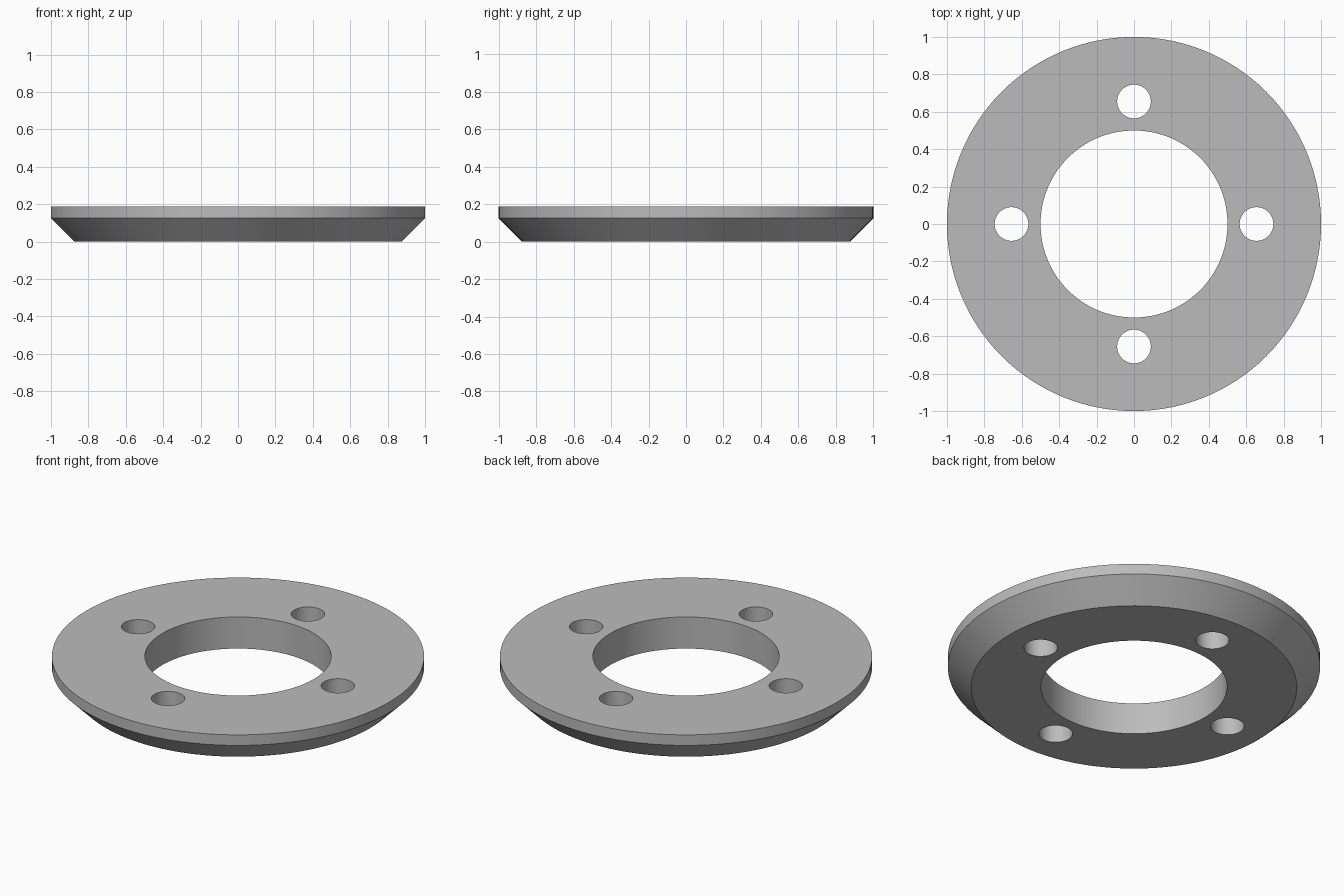
import bpy, bmesh, math

if "Cube" in bpy.data.objects:
    bpy.data.objects.remove(bpy.data.objects["Cube"])

SEGMENTS = 128
BOLT_RADIUS, BOLT_CIRCLE = 0.09, 0.655

grey = bpy.data.materials.new("plain_grey")
grey.diffuse_color = (0.5, 0.5, 0.5, 1)
grey.use_nodes = True
grey.node_tree.nodes["Principled BSDF"].inputs["Base Color"].default_value = grey.diffuse_color


def add_object(name, bm):
    mesh = bpy.data.meshes.new(name)
    bmesh.ops.recalc_face_normals(bm, faces=bm.faces)
    bm.to_mesh(mesh)
    bm.free()
    obj = bpy.data.objects.new(name, mesh)
    bpy.context.collection.objects.link(obj)
    return obj


# Ring body: closed (radius, height) section swept around z, chamfered below
section = [(0.5, 0), (0.875, 0), (1, 0.125), (1, 0.1875), (0.5, 0.1875)]
bm = bmesh.new()
rings = []
for i in range(SEGMENTS):
    a = math.tau * i / SEGMENTS
    rings.append([bm.verts.new((r * math.cos(a), r * math.sin(a), z)) for r, z in section])
for i, ring in enumerate(rings):
    following = rings[(i + 1) % SEGMENTS]
    for j in range(len(section)):
        k = (j + 1) % len(section)
        bm.faces.new((ring[j], following[j], following[k], ring[k]))
flange = add_object("flange_ring", bm)
flange.data.materials.append(grey)

# Four bolt hole cutters
bm = bmesh.new()
for i in range(4):
    a = math.tau * i / 4
    made = bmesh.ops.create_cone(bm, cap_ends=True, segments=64, radius1=BOLT_RADIUS,
                                 radius2=BOLT_RADIUS, depth=0.6)
    bmesh.ops.translate(bm, verts=made["verts"],
                        vec=(BOLT_CIRCLE * math.cos(a), BOLT_CIRCLE * math.sin(a), 0.1))
cutter = add_object("bolt_hole_cutters", bm)
cutter.data.materials.append(grey)
cutter.hide_render = True

# Cut the holes, then smooth the round walls
cut = flange.modifiers.new("bolt_holes", "BOOLEAN")
cut.operation = "DIFFERENCE"
cut.solver = "EXACT"
cut.object = cutter
bpy.context.view_layer.objects.active = flange
flange.select_set(True)
bpy.ops.object.modifier_apply(modifier=cut.name)
bpy.data.objects.remove(cutter)
bpy.ops.object.shade_smooth_by_angle(angle=math.radians(30))
